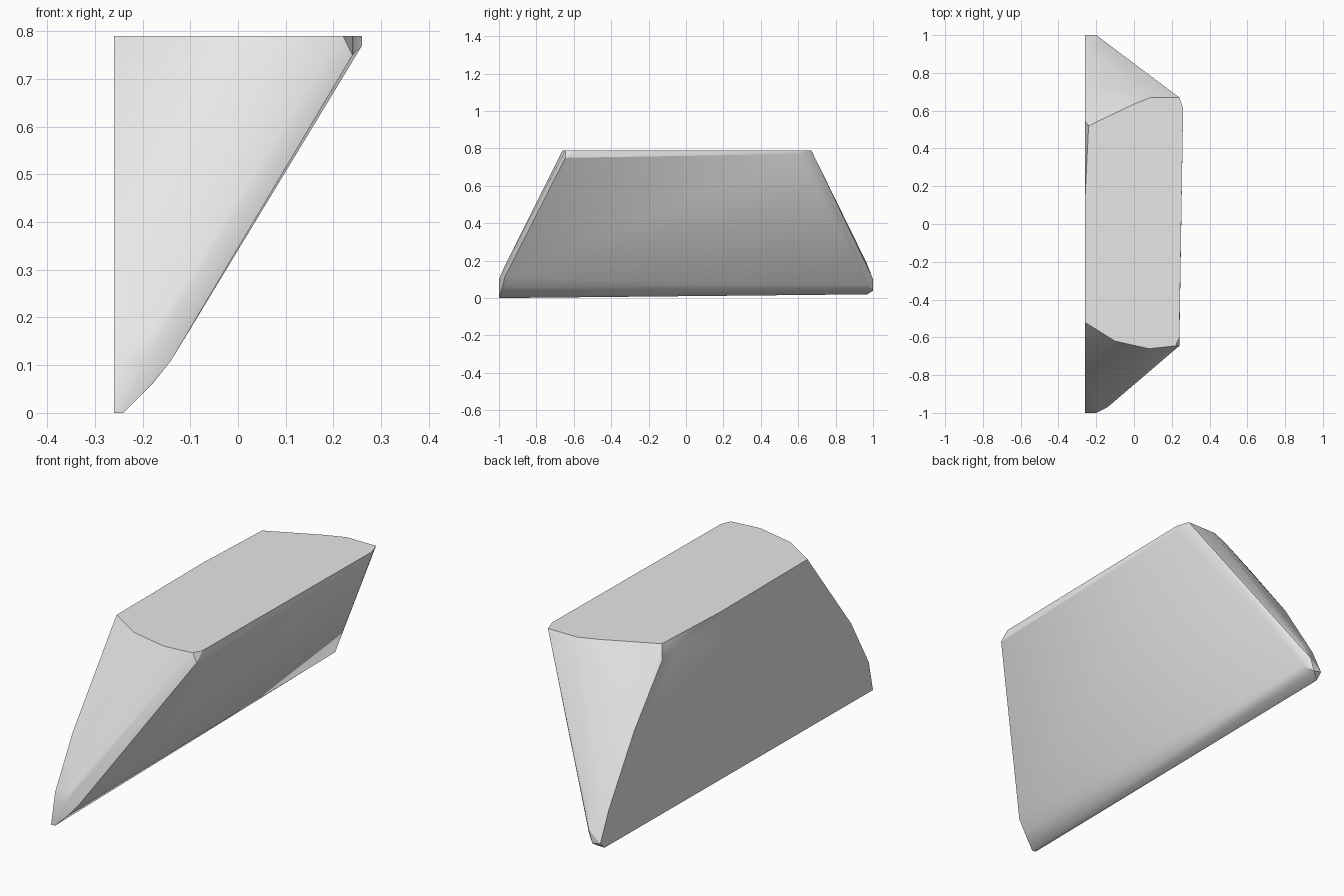
import bpy
import bmesh
from math import radians

default_cube = bpy.data.objects.get("Cube")
if default_cube:
    bpy.data.objects.remove(default_cube, do_unlink=True)


def make_material(name, value):
    """Plain grey material shown alike in viewport and render."""
    material = bpy.data.materials.new(name)
    material.use_nodes = True
    colour = (value, value, value, 1.0)
    material.diffuse_color = colour
    shader = material.node_tree.nodes["Principled BSDF"]
    shader.inputs["Base Color"].default_value = colour
    shader.inputs["Roughness"].default_value = 0.6
    return material


def hull_object(name, points, material):
    """Wrap a convex skin around section curves and merge its flat areas."""
    bm = bmesh.new()
    for point in points:
        bm.verts.new(point)
    result = bmesh.ops.convex_hull(bm, input=bm.verts[:])
    spare = set(result["geom_interior"]) | set(result["geom_unused"])
    loose = [item for item in spare
             if isinstance(item, bmesh.types.BMVert) and item.is_valid]
    bmesh.ops.delete(bm, geom=loose, context="VERTS")
    bmesh.ops.dissolve_limit(bm, angle_limit=radians(1),
                             verts=bm.verts[:], edges=bm.edges[:])
    bmesh.ops.recalc_face_normals(bm, faces=bm.faces[:])
    mesh = bpy.data.meshes.new(name)
    bm.to_mesh(mesh)
    bm.free()
    mesh.materials.append(material)
    obj = bpy.data.objects.new(name, mesh)
    bpy.context.collection.objects.link(obj)
    return obj


WALL = -0.26   # flat side wall
TOP = 0.79     # flat top

# Top outline, (x, y)
top_front = [(WALL, -0.52), (-0.1, -0.62), (0.08, -0.66),
             (0.22, -0.645), (0.24, -0.6)]
top_back = [(0.26, 0.61), (0.24, 0.67), (0.09, 0.67), (0, 0.635),
            (-0.24, 0.52), (WALL, 0.12)]

# Side wall outline, (y, z)
wall_front = [(-0.84, 0.37), (-0.97, 0.14), (-1, 0)]
wall_back = [(0.97, 0.02), (1, 0.05), (0.94, 0.18), (0.75, 0.48),
             (0.545, 0.73), (0.45, 0.75)]

# Sloped underside corners with their rounded edges, (x, y, z)
slope_front = [(0.24, -0.645, 0.75), (0.22, -0.65, 0.76),
               (-0.14, -0.97, 0.11), (-0.18, -0.98, 0.06)]
slope_back = [(0.26, 0.61, 0.77), (-0.18, 0.97, 0.07)]

# Bottom tips, (x, y, z)
tip_front = [(-0.24, -1, 0), (-0.22, -1, 0.06), (-0.2, -1, 0.1),
             (-0.18, -0.97, 0.17)]
tip_back = [(-0.24, 0.96, 0.025), (-0.22, 1, 0.04), (-0.2, 1, 0.1),
            (-0.17, 0.965, 0.19)]

points = [(x, y, TOP) for x, y in top_front + top_back]
points += [(WALL, y, z) for y, z in wall_front + wall_back]
points += slope_front + slope_back + tip_front + tip_back

wedge = hull_object("wedge_block", points, make_material("light grey", 0.8))

# Soft shading on the rounded ends, crisp main edges
bpy.ops.object.select_all(action="DESELECT")
wedge.select_set(True)
bpy.context.view_layer.objects.active = wedge
bpy.ops.object.shade_smooth_by_angle(angle=radians(30))
